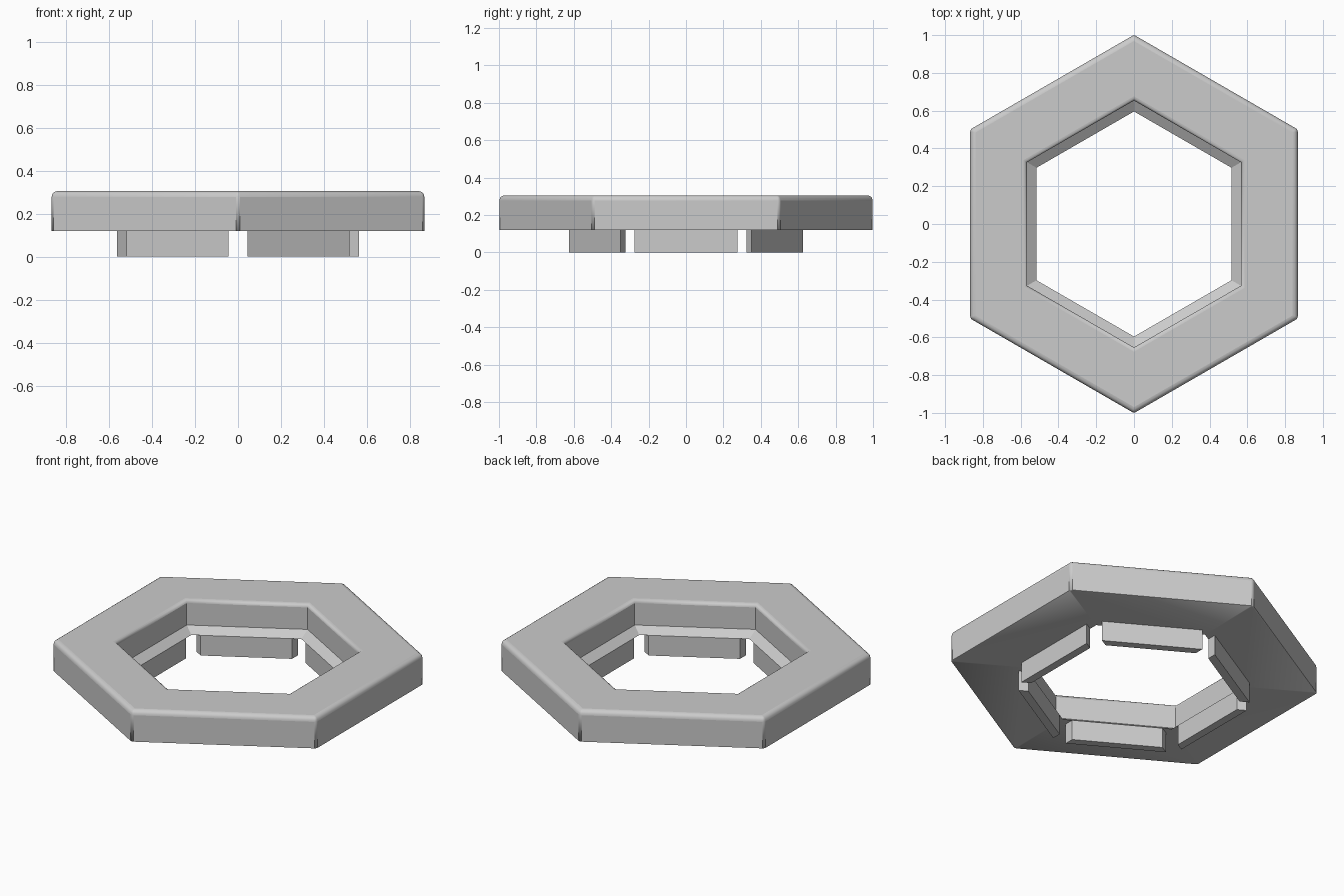
import bpy, bmesh, math
from mathutils import Vector

cube = bpy.data.objects.get("Cube")
if cube:
    bpy.data.objects.remove(cube, do_unlink=True)

grey = bpy.data.materials.new("light grey")
grey.use_nodes = True
colour = (0.6, 0.6, 0.6, 1)
grey.diffuse_color = colour
grey.node_tree.nodes["Principled BSDF"].inputs["Base Color"].default_value = colour

COS30 = math.cos(math.pi / 6)
BASE, TOP, LEDGE = 0.12, 0.305, 0.155
INNER, RIM, OUTER = 0.516, 0.566, 0.867   # distances from centre to the flats
TAB_OUT, SLOT = 0.563, 0.044              # tab outer flat, half width of corner slot


def add_object(name, bm):
    bmesh.ops.recalc_face_normals(bm, faces=bm.faces)
    mesh = bpy.data.meshes.new(name)
    bm.to_mesh(mesh)
    bm.free()
    mesh.materials.append(grey)
    obj = bpy.data.objects.new(name, mesh)
    bpy.context.collection.objects.link(obj)
    return obj


# Hexagonal ring: a profile swept around six corners
profile = [(OUTER, BASE), (OUTER, TOP), (RIM, TOP), (RIM, LEDGE), (INNER, BASE)]
count = len(profile)
bm = bmesh.new()
weight = bm.edges.layers.float.new("bevel_weight_edge")
rows = []
for i in range(6):
    a = math.radians(30 + 60 * i)
    rows.append([bm.verts.new((r / COS30 * math.cos(a), r / COS30 * math.sin(a), z))
                 for r, z in profile])
for i in range(6):
    here, after = rows[i], rows[(i + 1) % 6]
    for j in range(count):
        k = (j + 1) % count
        bm.faces.new((here[j], after[j], after[k], here[k]))

# Round the upper outside edge, upper inside edge and outside corners
for i in range(6):
    here, after = rows[i], rows[(i + 1) % 6]
    bm.edges.get((here[1], after[1]))[weight] = 1.0
    bm.edges.get((here[2], after[2]))[weight] = 0.7
    bm.edges.get((here[0], here[1]))[weight] = 0.4
ring = add_object("hexagonal_ring", bm)
bevel = ring.modifiers.new("rounded edges", 'BEVEL')
bevel.limit_method = 'WEIGHT'
bevel.width = 0.028
bevel.segments = 4
bpy.context.view_layer.objects.active = ring
ring.select_set(True)
bpy.ops.object.shade_smooth_by_angle(angle=math.radians(28))
ring.select_set(False)


# Six tabs under the ring, with a straight slot at each corner
def half_length(flat):
    return flat * math.tan(math.pi / 6) - SLOT / COS30


for i in range(6):
    a = math.radians(60 * i)
    out = Vector((math.cos(a), math.sin(a), 0))
    side = Vector((-math.sin(a), math.cos(a), 0))
    outline = [out * flat + side * s * half_length(flat)
               for flat, s in ((INNER, -1), (TAB_OUT, -1), (TAB_OUT, 1), (INNER, 1))]
    bm = bmesh.new()
    face = bm.faces.new([bm.verts.new(p) for p in outline])
    extruded = bmesh.ops.extrude_face_region(bm, geom=[face])
    top = [v for v in extruded["geom"] if isinstance(v, bmesh.types.BMVert)]
    bmesh.ops.translate(bm, verts=top, vec=(0, 0, BASE))
    add_object("tab_%d" % (i + 1), bm)
